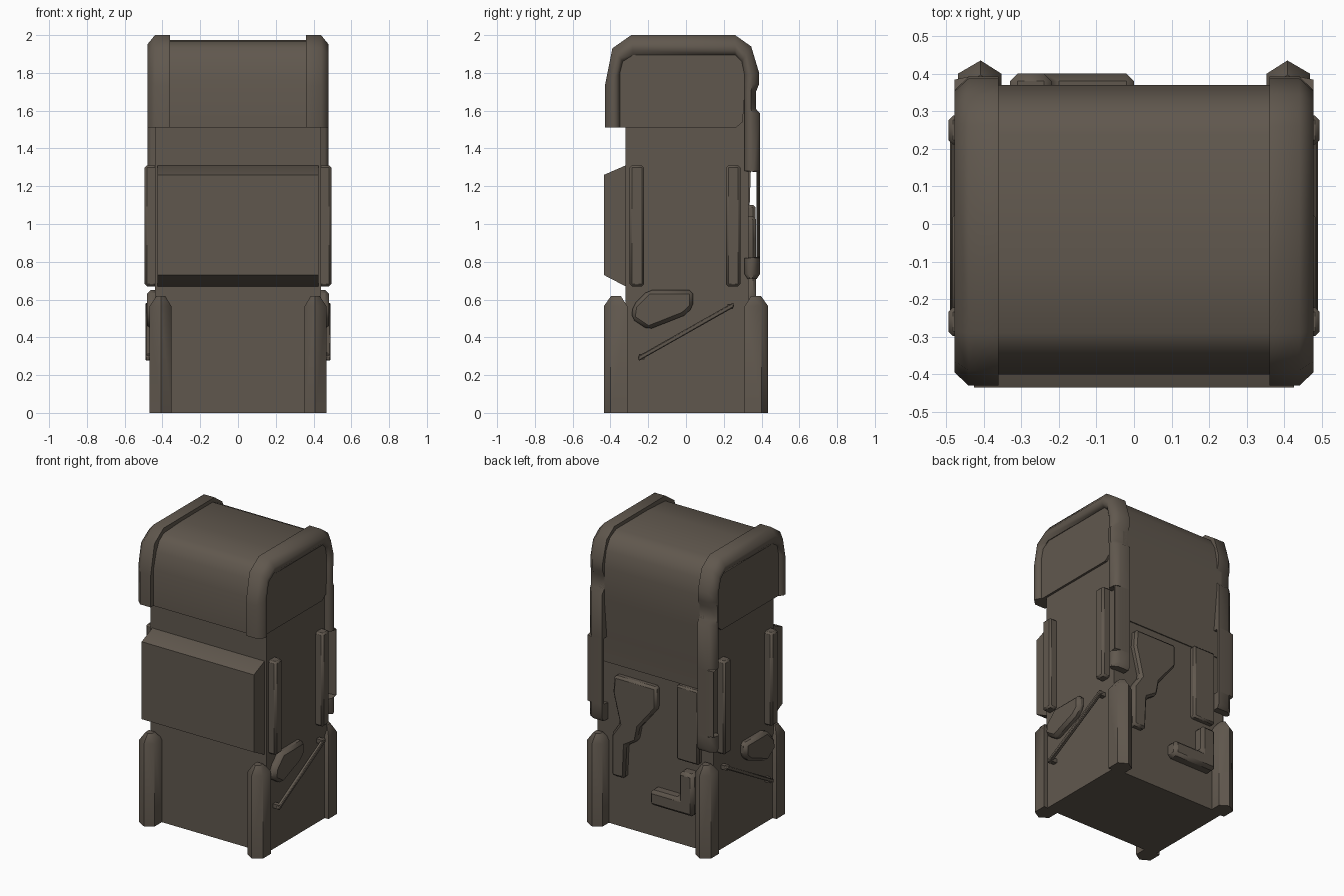
import bpy, bmesh, math
from mathutils import Vector

mat = bpy.data.materials.new("dark brown metal")
mat.diffuse_color = (0.118, 0.097, 0.076, 1)


def finish(name, bm, bevel=0.0, angle=40):
    bmesh.ops.recalc_face_normals(bm, faces=bm.faces)
    me = bpy.data.meshes.new(name)
    bm.to_mesh(me)
    bm.free()
    ob = bpy.data.objects.new(name, me)
    bpy.context.collection.objects.link(ob)
    me.materials.append(mat)
    if bevel:
        m = ob.modifiers.new("bevel", 'BEVEL')
        m.width, m.segments, m.limit_method = bevel, 1, 'ANGLE'
    bpy.ops.object.select_all(action='DESELECT')
    ob.select_set(True)
    bpy.context.view_layer.objects.active = ob
    bpy.ops.object.shade_smooth_by_angle(angle=math.radians(angle))
    return ob


def loft(name, rings, **kw):
    """Skin a list of equal-sized rings and cap both ends."""
    bm = bmesh.new()
    vs = [[bm.verts.new(p) for p in r] for r in rings]
    n = len(rings[0])
    for a, b in zip(vs, vs[1:]):
        for i in range(n):
            j = (i + 1) % n
            bm.faces.new((a[i], a[j], b[j], b[i]))
    bm.faces.new(vs[0])
    bm.faces.new(vs[-1])
    return finish(name, bm, **kw)


def prism(name, pts, axis, lo, hi, **kw):
    """Extrude (y, z) points along x, or (x, z) points along y."""
    put = (lambda p, d: (d, p[0], p[1])) if axis == 'x' else (lambda p, d: (p[0], d, p[1]))
    return loft(name, [[put(p, d) for p in pts] for d in (lo, hi)], **kw)


def rect(a0, b0, a1, b1):
    return [(a0, b0), (a1, b0), (a1, b1), (a0, b1)]


# Main body column
prism("body", rect(-0.32, 0, 0.33, 1.85), 'x', -0.44, 0.44)

# Head cover with rounded top and tapering back flap
prism("head_cover", [(-0.40, 1.51), (-0.40, 1.76), (-0.37, 1.87), (-0.34, 1.93), (-0.29, 1.965),
                     (-0.1, 1.975), (0.24, 1.975), (0.31, 1.94), (0.35, 1.87), (0.37, 1.76),
                     (0.37, 1.55), (0.343, 1.28), (0.337, 1.1), (0.30, 1.1), (0.30, 1.51)],
      'x', -0.40, 0.40)

# Head side panels
prism("head_side_panels", [(-0.37, 1.51), (-0.37, 1.85), (-0.3, 1.93), (0.27, 1.93), (0.32, 1.82),
                           (0.30, 1.54), (0.265, 1.51)], 'x', -0.455, 0.455)

# Front chest box
prism("chest_box", [(-0.30, 1.31), (-0.32, 1.31), (-0.435, 1.26), (-0.435, 0.73),
                    (-0.32, 0.67), (-0.30, 0.67)], 'x', -0.425, 0.425)

# Rail stations: outer (y, z), inner (y, z)
rail = [((-0.43, 1.51), (-0.35, 1.51)), ((-0.43, 1.73), (-0.35, 1.80)),
        ((-0.39, 1.93), (-0.335, 1.86)), ((-0.29, 2.0), (-0.28, 1.895)),
        ((0.26, 2.0), (0.26, 1.895)), ((0.345, 1.94), (0.295, 1.86)),
        ((0.387, 1.80), (0.31, 1.79)), ((0.387, 1.74), (0.31, 1.74)),
        ((0.37, 1.70), (0.31, 1.70)), ((0.37, 1.61), (0.31, 1.61)),
        ((0.392, 1.585), (0.31, 1.585)), ((0.392, 1.28), (0.31, 1.28)),
        ((0.392, 1.275), (0.374, 1.275)), ((0.392, 0.825), (0.374, 0.825)),
        ((0.392, 0.82), (0.31, 0.82)), ((0.392, 0.735), (0.31, 0.735)),
        ((0.375, 0.71), (0.325, 0.71))]

for s, side in ((1, "right"), (-1, "left")):
    # Side rail: arch over the head, then a handle down the back
    rings = []
    for o, i in rail:
        o, i = Vector(o), Vector(i)
        sect = [(0.36, i), (0.36, o), (0.44, o), (0.478, o.lerp(i, 0.45)),
                (0.478, o.lerp(i, 0.75)), (0.46, i)]
        rings.append([(s * x, p.x, p.y) for x, p in sect])
    loft(side + "_rail", rings, angle=50)

    # Corner legs with an outer ridge and a chamfered tip
    for f, end in ((-1, "front"), (1, "back")):
        sect = [(-0.055, 0.31), (-0.055, 0.40), (0, 0.435), (0.06, 0.40), (0.06, 0.31)]
        rings = []
        for z, k in ((0, 1), (0.565, 1), (0.62, 0.4)):
            rings.append([(s * (0.408 + dx * k), f * (0.37 + (y - 0.37) * k), z) for dx, y in sect])
        loft(side + "_" + end + "_leg", rings, angle=50)

    # Vertical side bars
    for y, end in ((-0.26, "front"), (0.25, "back")):
        prism(side + "_" + end + "_bar", rect(y - 0.038, 0.67, y + 0.038, 1.31), 'x',
              s * 0.42, s * 0.494, bevel=0.012)

    # Side pouch
    prism(side + "_pouch", [(-0.20, 0.65), (0.038, 0.65), (0.038, 0.56), (-0.01, 0.515),
                            (-0.2, 0.44), (-0.29, 0.50), (-0.28, 0.57)], 'x',
          s * 0.42, s * 0.483, bevel=0.02)

    # Slanted grab rod standing off on two end stubs
    prism(side + "_rod", [(-0.25, 0.275), (0.255, 0.56), (0.25, 0.585), (-0.255, 0.30)], 'x',
          s * 0.465, s * 0.49, bevel=0.005)
    for y, z in ((-0.235, 0.297), (0.235, 0.563)):
        prism(side + "_rod_stub", rect(y - 0.015, z - 0.014, y + 0.015, z + 0.014), 'x',
              s * 0.43, s * 0.485)

# Back fittings: broad-headed plate, panel and elbow block
prism("back_broad_plate", [(0.29, 1.04), (-0.03, 1.04), (-0.03, 0.89), (0.10, 0.73), (0.12, 0.63),
                           (0.20, 0.58), (0.21, 0.35), (0.31, 0.35), (0.31, 0.63), (0.25, 0.72),
                           (0.30, 0.92)], 'y', 0.31, 0.37, bevel=0.015)
prism("back_panel", rect(-0.35, 0.59, -0.18, 1.10), 'y', 0.31, 0.368, bevel=0.012)
prism("back_elbow", [(-0.33, 0.24), (0.0, 0.24), (0.0, 0.345), (-0.22, 0.345), (-0.22, 0.53),
                     (-0.33, 0.53)], 'y', 0.31, 0.40, bevel=0.02)
